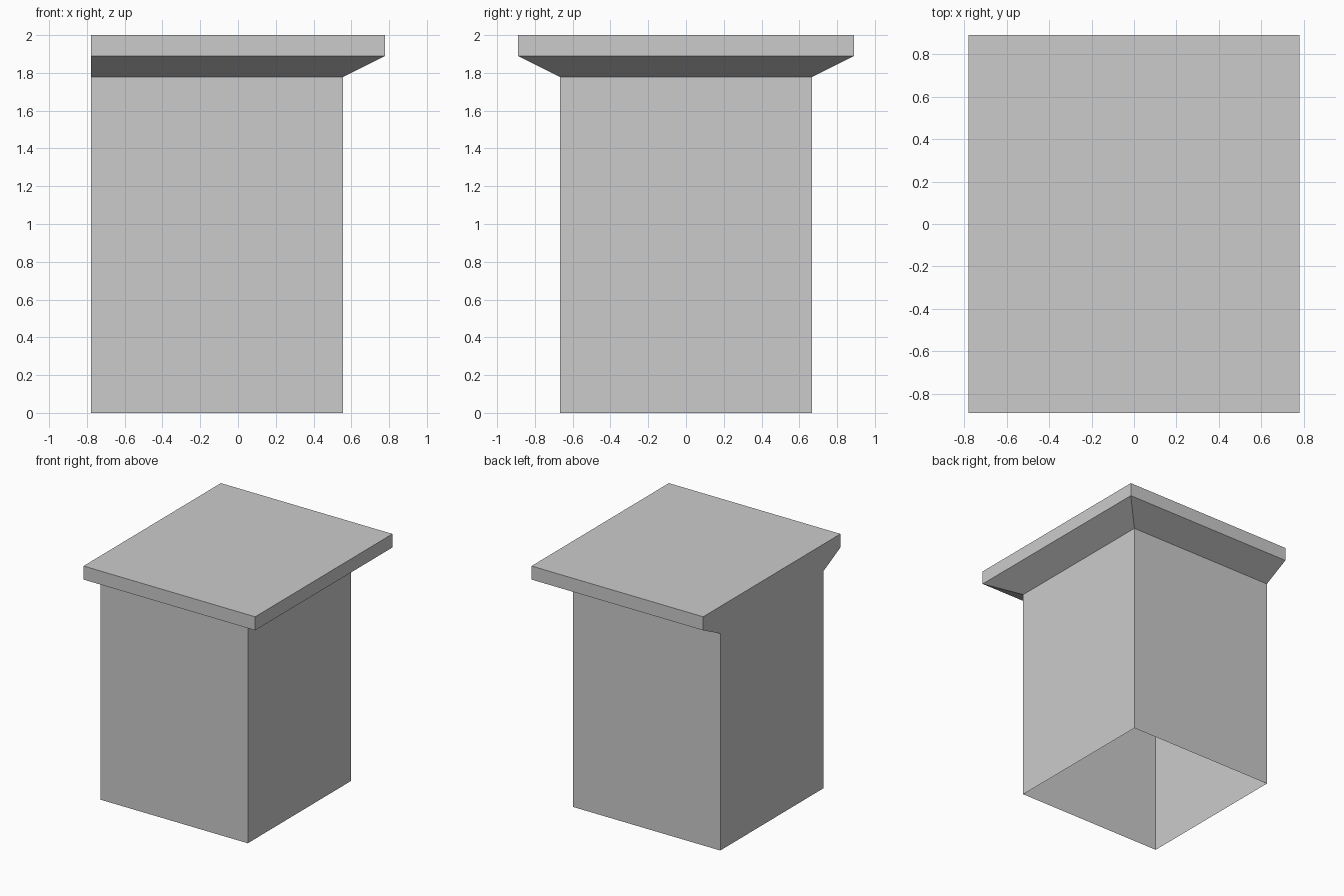
import bpy
import bmesh
import math

# Remove the default cube
cube = bpy.data.objects.get("Cube")
if cube:
    bpy.data.objects.remove(cube, do_unlink=True)

# Plain grey stone
stone = bpy.data.materials.new("plain_grey")
stone.use_nodes = True
grey = (0.6, 0.6, 0.6, 1.0)
stone.diffuse_color = grey
stone.node_tree.nodes["Principled BSDF"].inputs["Base Color"].default_value = grey

# Everything sits on a grid of equal steps
STEP = 1 / 9
LEFT, RIGHT, HALF_DEPTH = -7 * STEP, 5 * STEP, 6 * STEP
OVERHANG = 2 * STEP


def ring(bm, z, out):
    """Rectangle at height z, widened on every side but the flush one."""
    y = HALF_DEPTH + out
    corners = [(LEFT, -y), (RIGHT + out, -y), (RIGHT + out, y), (LEFT, y)]
    return [bm.verts.new((cx, cy, z)) for cx, cy in corners]


# Hollow shaft, sloped corbel and cap slab, open at the bottom
bm = bmesh.new()
levels = [(0, 0), (16 * STEP, 0), (17 * STEP, OVERHANG), (18 * STEP, OVERHANG)]
rings = [ring(bm, z, out) for z, out in levels]
for low, high in zip(rings, rings[1:]):
    for i in range(4):
        j = (i + 1) % 4
        bm.faces.new((low[i], low[j], high[j], high[i]))
bm.faces.new(rings[-1])

# Merge the flush side into one flat face
bmesh.ops.dissolve_limit(bm, angle_limit=math.radians(1), verts=bm.verts, edges=bm.edges)

mesh = bpy.data.meshes.new("capped_pillar")
bm.to_mesh(mesh)
bm.free()
mesh.materials.append(stone)
pillar = bpy.data.objects.new("capped_pillar", mesh)
bpy.context.collection.objects.link(pillar)
